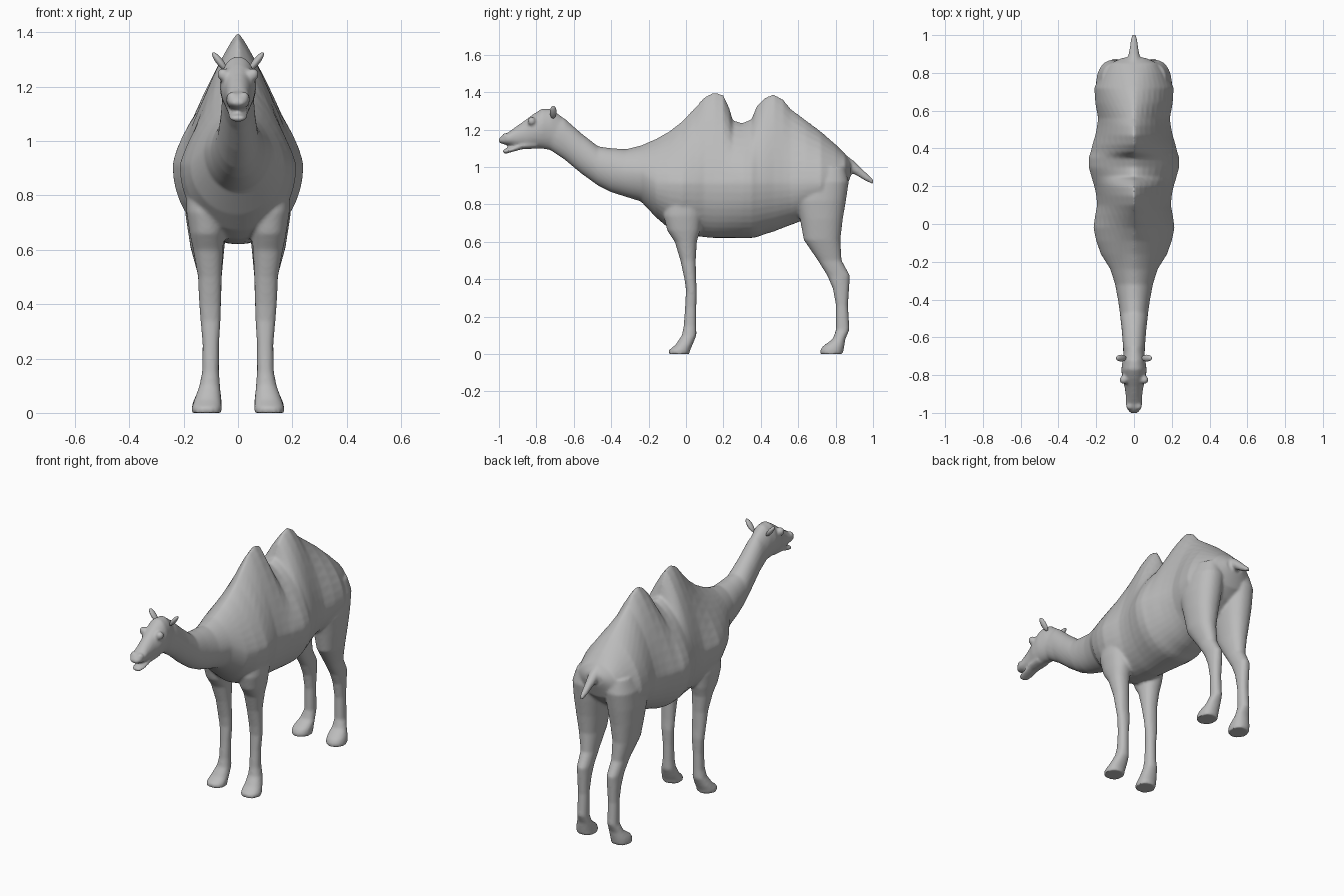
import bpy
import bmesh
import math
from mathutils import Matrix, Vector

default_cube = bpy.data.objects.get("Cube")
if default_cube:
    bpy.data.objects.remove(default_cube, do_unlink=True)

SIDES = 40

# One plain grey for the whole animal
grey = bpy.data.materials.new("plain_grey")
grey.use_nodes = True
colour = (.5, .5, .5, 1)
grey.diffuse_color = colour
grey.node_tree.nodes["Principled BSDF"].inputs["Base Color"].default_value = colour


def power(value, exponent):
    return math.copysign(abs(value) ** exponent, value)


def skin(bm, rings):
    """Bridge consecutive rings of points and close both ends."""
    loops = [[bm.verts.new(p) for p in ring] for ring in rings]
    for a, b in zip(loops, loops[1:]):
        for i in range(SIDES):
            j = (i + 1) % SIDES
            bm.faces.new((a[i], a[j], b[j], b[i]))
    bm.faces.new(loops[0])
    bm.faces.new(loops[-1])


def upright_ring(y, top, bottom, width, taper=1, middle=None):
    """Cross-section facing along y; taper sharpens the upper half."""
    if middle is None:
        middle = (top + bottom) / 2
    ring = []
    for i in range(SIDES):
        angle = math.tau * i / SIDES
        c, s = math.cos(angle), math.sin(angle)
        exponent = taper if s > 0 else 1
        height = top - middle if s > 0 else middle - bottom
        ring.append((width * power(c, exponent), y, middle + height * power(s, exponent)))
    return ring


def level_ring(side, z, front, back, inner, outer):
    """Horizontal cross-section of a leg."""
    ring = []
    for i in range(SIDES):
        angle = math.tau * i / SIDES
        x = (inner + outer) / 2 + (outer - inner) / 2 * power(math.cos(angle), .9)
        y = (front + back) / 2 + (back - front) / 2 * power(math.sin(angle), .9)
        ring.append((side * x, y, z))
    return ring


def finish(bm, name):
    bmesh.ops.recalc_face_normals(bm, faces=bm.faces[:])
    mesh = bpy.data.meshes.new(name)
    bm.to_mesh(mesh)
    bm.free()
    obj = bpy.data.objects.new(name, mesh)
    bpy.context.collection.objects.link(obj)
    mesh.materials.append(grey)
    bpy.ops.object.select_all(action="DESELECT")
    obj.select_set(True)
    bpy.context.view_layer.objects.active = obj
    return obj


# Neck, chest, two humps and rump: y, top, bottom, half width, taper
trunk = [
    (-.74, 1.29, 1.1, .055, 1), (-.65, 1.26, 1.04, .058, 1),
    (-.56, 1.18, .965, .065, 1), (-.47, 1.11, .9, .075, 1),
    (-.4, 1.1, .865, .085, 1), (-.32, 1.095, .84, .1, 1.1),
    (-.24, 1.115, .815, .125, 1.2), (-.16, 1.15, .73, .175, 1.3),
    (-.09, 1.19, .67, .2, 1.45), (-.02, 1.245, .64, .215, 1.6),
    (.05, 1.32, .63, .205, 1.65), (.1, 1.375, .625, .195, 1.65),
    (.15, 1.4, .62, .2, 1.65), (.2, 1.385, .62, .21, 1.65),
    (.23, 1.32, .62, .22, 1.6), (.25, 1.25, .62, .225, 1.45),
    (.3, 1.235, .62, .24, 1.4), (.35, 1.255, .62, .24, 1.45),
    (.38, 1.33, .625, .23, 1.6), (.42, 1.37, .64, .22, 1.6),
    (.47, 1.39, .655, .205, 1.6), (.52, 1.36, .675, .195, 1.55),
    (.56, 1.31, .69, .19, 1.45), (.64, 1.25, .72, .205, 1.35),
    (.72, 1.19, .76, .21, 1.25), (.8, 1.12, .82, .175, 1.1),
    (.85, 1.07, .87, .13, 1), (.88, 1.03, .95, .06, 1),
]

# Skull with upper lip, lower jaw and tail: y, top, bottom, half width
skull = [
    (-1, 1.152, 1.13, .022), (-.98, 1.172, 1.122, .037),
    (-.95, 1.185, 1.116, .044), (-.91, 1.215, 1.105, .043),
    (-.86, 1.25, 1.1, .05), (-.82, 1.28, 1.1, .062),
    (-.77, 1.312, 1.098, .067), (-.72, 1.31, 1.09, .06),
    (-.66, 1.265, 1.05, .05),
]
jaw = [
    (-.98, 1.092, 1.076, .02), (-.965, 1.098, 1.07, .031),
    (-.93, 1.104, 1.08, .037), (-.88, 1.13, 1.094, .04),
    (-.8, 1.15, 1.098, .045),
]
tail = [
    (.82, 1.09, .96, .05), (.9, 1.03, .962, .028),
    (.96, .972, .925, .019), (1, .935, .908, .013),
]

# Legs from top to sole: z, front, back, inner, outer
front_leg = [
    (.86, -.1, .08, .06, .19), (.74, -.12, .085, .045, .19),
    (.66, -.1, .075, .05, .178), (.6, -.06, .058, .055, .165),
    (.5, -.03, .052, .06, .147), (.4, -.008, .054, .063, .143),
    (.34, 0, .058, .064, .138), (.25, -.005, .055, .07, .13),
    (.15, -.012, .055, .07, .132), (.1, -.022, .056, .066, .142),
    (.05, -.055, .035, .062, .16), (.02, -.092, .022, .06, .17),
    (0, -.092, .018, .06, .17),
]
hind_leg = [
    (1, .66, .85, .04, .17), (.92, .6, .87, .015, .2),
    (.82, .585, .855, .02, .202), (.72, .61, .838, .035, .192),
    (.61, .63, .825, .05, .175), (.5, .705, .832, .06, .145),
    (.42, .755, .876, .062, .138), (.35, .785, .872, .065, .135),
    (.26, .802, .866, .07, .13), (.13, .802, .874, .07, .132),
    (.08, .785, .852, .064, .148), (.04, .73, .846, .06, .166),
    (.02, .718, .842, .06, .17), (0, .718, .838, .06, .17),
]

body = bmesh.new()
skin(body, [
    upright_ring(*s, middle=.91 if -.2 < s[0] < .82 else None) for s in trunk
])
for part in (skull, jaw, tail):
    skin(body, [upright_ring(*s) for s in part])
for side in (-1, 1):
    for leg in (front_leg, hind_leg):
        skin(body, [level_ring(side, *s) for s in leg])
    # Brow ridges and nostril swellings
    for place, radius in (((.054, -.825, 1.245), .024), ((.022, -.965, 1.163), .02)):
        spot = Vector((side * place[0], place[1], place[2]))
        bmesh.ops.create_icosphere(
            body, subdivisions=2, radius=radius, matrix=Matrix.Translation(spot))

# Fuse the overlapping volumes into one continuous skin
body_obj = finish(body, "body")
fuse = body_obj.modifiers.new("fuse", "REMESH")
fuse.mode = "VOXEL"
fuse.voxel_size = .008
soften = body_obj.modifiers.new("soften", "SMOOTH")
soften.factor = .5
soften.iterations = 5
for name in ("fuse", "soften"):
    bpy.ops.object.modifier_apply(modifier=name)
bpy.ops.object.shade_smooth_by_angle(angle=math.radians(50))

# Ears, leaning outwards
for side, name in ((1, "left_ear"), (-1, "right_ear")):
    ear = bmesh.new()
    pose = (Matrix.Translation((side * .068, -.71, 1.293))
            @ Matrix.Rotation(side * math.radians(38), 4, "Y")
            @ Matrix.Diagonal((.013, .018, .042, 1)))
    bmesh.ops.create_uvsphere(ear, u_segments=16, v_segments=10, radius=1, matrix=pose)
    finish(ear, name)
    bpy.ops.object.shade_smooth_by_angle(angle=math.radians(50))
